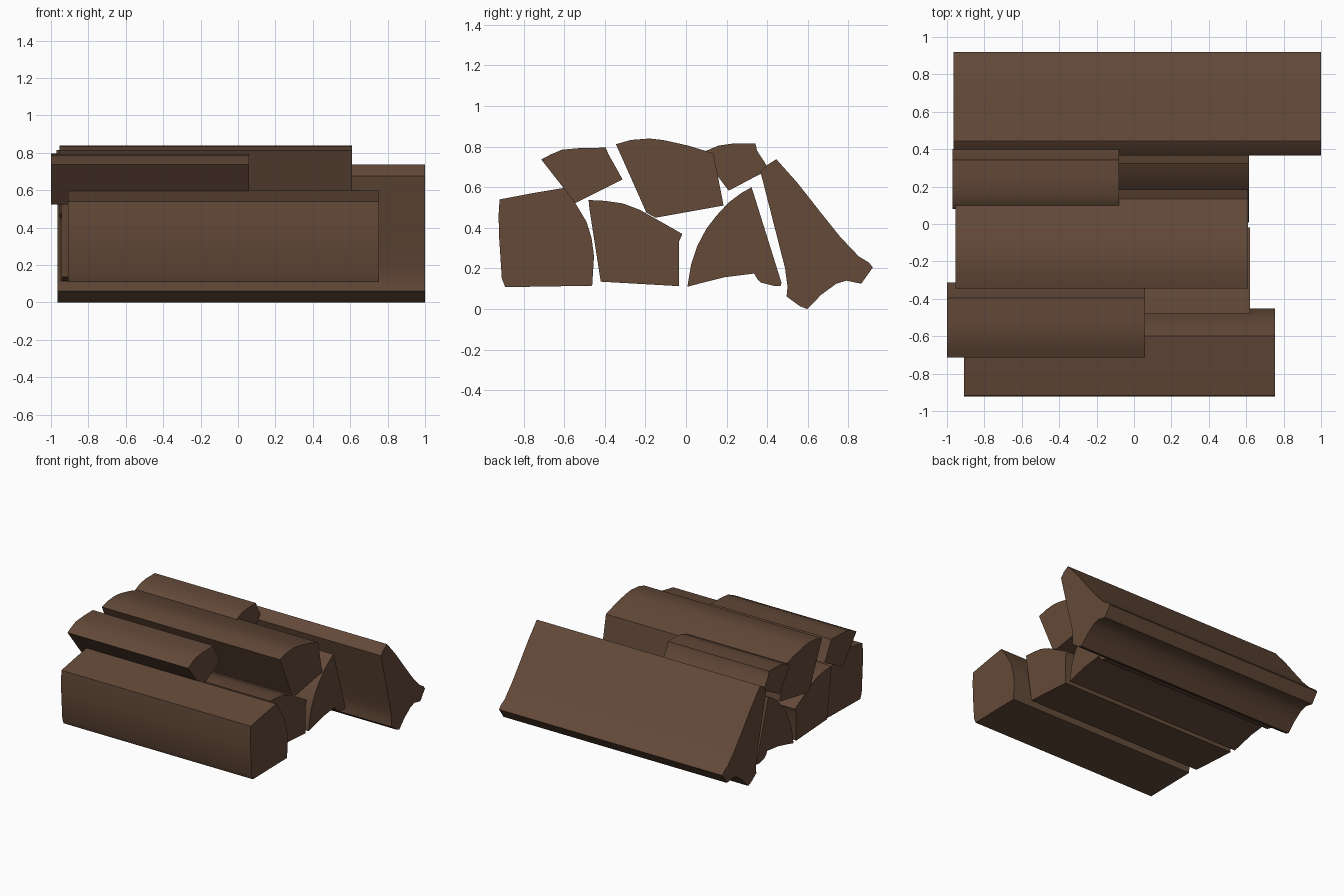
import bpy, bmesh

# One bark-brown material for the whole pile
wood = bpy.data.materials.new("brown wood")
wood.diffuse_color = (0.125, 0.067, 0.040, 1)


def split_log(name, x0, x1, profile):
    """Extrude a (y, z) cross-section along x from x0 to x1."""
    bm = bmesh.new()
    face = bm.faces.new([bm.verts.new((x0, y, z)) for y, z in profile])
    out = bmesh.ops.extrude_face_region(bm, geom=[face], use_keep_orig=True)
    for v in out["geom"]:
        if isinstance(v, bmesh.types.BMVert):
            v.co.x = x1
    bmesh.ops.recalc_face_normals(bm, faces=bm.faces)
    mesh = bpy.data.meshes.new(name)
    bm.to_mesh(mesh)
    bm.free()
    mesh.materials.append(wood)
    ob = bpy.data.objects.new(name, mesh)
    bpy.context.collection.objects.link(ob)
    bpy.context.view_layer.objects.active = ob
    ob.select_set(True)
    bpy.ops.object.shade_smooth_by_angle(angle=0.5)
    ob.select_set(False)


# Bottom row of split logs
split_log("front_log", -0.91, 0.755, [
    (-.918, .54), (-.76, .57), (-.60, .597), (-.55, .53), (-.49, .43), (-.465, .35),
    (-.453, .26), (-.462, .115), (-.89, .108), (-.907, .15), (-.92, .35), (-.923, .46)])
split_log("middle_log", -0.945, 0.62, [
    (-.48, .537), (-.40, .533), (-.31, .52), (-.23, .49), (-.15, .445), (-.018, .37),
    (-.035, .33), (-.035, .113), (-.42, .135), (-.475, .49)])
split_log("wedge_log", -0.95, 0.615, [
    (.323, .60), (.47, .13), (.466, .115), (.44, .113), (.37, .13), (.35, .15),
    (.335, .175), (.19, .157), (.09, .132), (.007, .11), (.025, .22), (.055, .31),
    (.10, .395), (.15, .46), (.21, .525), (.27, .57)])

# Long split log leaning against the back
split_log("leaning_log", -0.965, 1.0, [
    (.445, .738), (.55, .62), (.66, .48), (.76, .355), (.85, .26), (.90, .23),
    (.92, .205), (.863, .125), (.79, .14), (.74, .125), (.665, .07), (.597, 0),
    (.56, .015), (.495, .062), (.50, .11), (.488, .20), (.46, .31), (.367, .675),
    (.40, .71)])

# Upper row of logs
split_log("upper_front_log", -1.0, 0.06, [
    (-.713, .737), (-.665, .762), (-.61, .785), (-.52, .793), (-.395, .795),
    (-.383, .765), (-.312, .638), (-.545, .522)])
split_log("upper_middle_log", -0.955, 0.61, [
    (-.345, .812), (-.27, .833), (-.18, .84), (-.11, .832), (.01, .805), (.135, .767),
    (.185, .51), (-.15, .45), (-.195, .475)])
split_log("upper_back_log", -0.97, -0.08, [
    (.08, .76), (.10, .78), (.16, .805), (.23, .815), (.342, .815), (.35, .78),
    (.402, .70), (.375, .67), (.21, .583), (.16, .65)])
